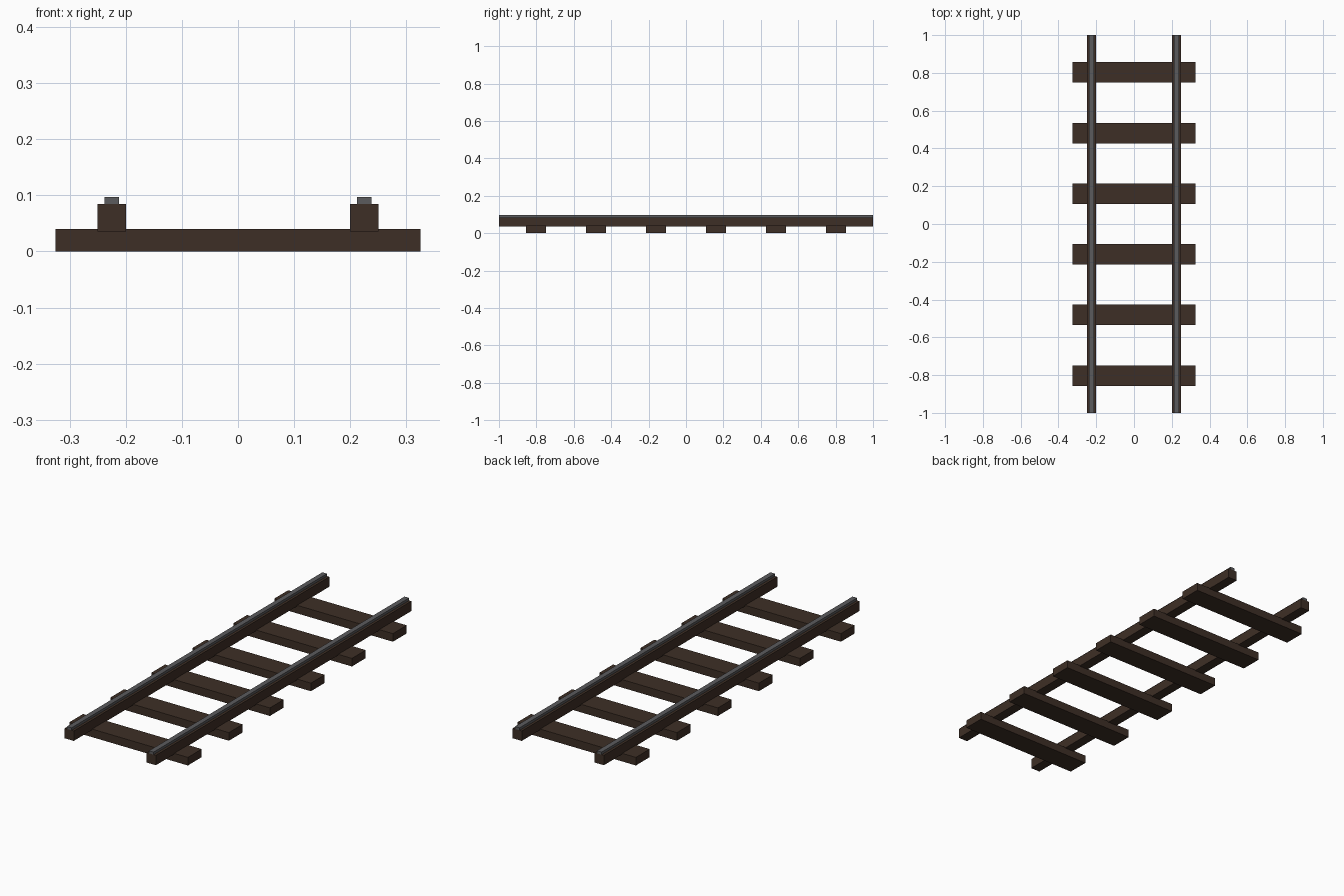
import bpy
import bmesh
from mathutils import Matrix, Vector

cube = bpy.data.objects.get("Cube")
if cube:
    bpy.data.objects.remove(cube, do_unlink=True)


def make_material(name, rgb):
    mat = bpy.data.materials.new(name)
    mat.use_nodes = True
    color = (*rgb, 1.0)
    mat.diffuse_color = color
    mat.node_tree.nodes["Principled BSDF"].inputs["Base Color"].default_value = color
    return mat


def add_box(name, low, high, mat):
    """Axis-aligned box between two corners, with its origin at its centre."""
    low, high = Vector(low), Vector(high)
    bm = bmesh.new()
    bmesh.ops.create_cube(bm, size=1.0, matrix=Matrix.Diagonal((*(high - low), 1.0)))
    mesh = bpy.data.meshes.new(name)
    bm.to_mesh(mesh)
    bm.free()
    mesh.materials.append(mat)
    obj = bpy.data.objects.new(name, mesh)
    obj.location = (low + high) / 2
    bpy.context.collection.objects.link(obj)
    return obj


wood = make_material("dark_wood", (0.048, 0.028, 0.019))
steel = make_material("grey_steel", (0.105, 0.105, 0.11))

# Cross ties, evenly spaced along the track
TIE_COUNT, TIE_SPACING, TIE_HALF = 6, 0.321, 0.054
for i in range(TIE_COUNT):
    y = (i - (TIE_COUNT - 1) / 2) * TIE_SPACING
    add_box(f"cross_tie_{i + 1}", (-0.325, y - TIE_HALF, 0),
            (0.325, y + TIE_HALF, 0.04), wood)

# Wooden beams with a narrow steel rail on top, one pair per side
RAIL_X = 0.225
for side, sign in (("left", 1), ("right", -1)):
    x = sign * RAIL_X
    add_box(f"{side}_beam", (x - 0.025, -1, 0.036), (x + 0.025, 1, 0.085), wood)
    add_box(f"{side}_rail", (x - 0.0125, -1, 0.085), (x + 0.0125, 1, 0.0975), steel)
